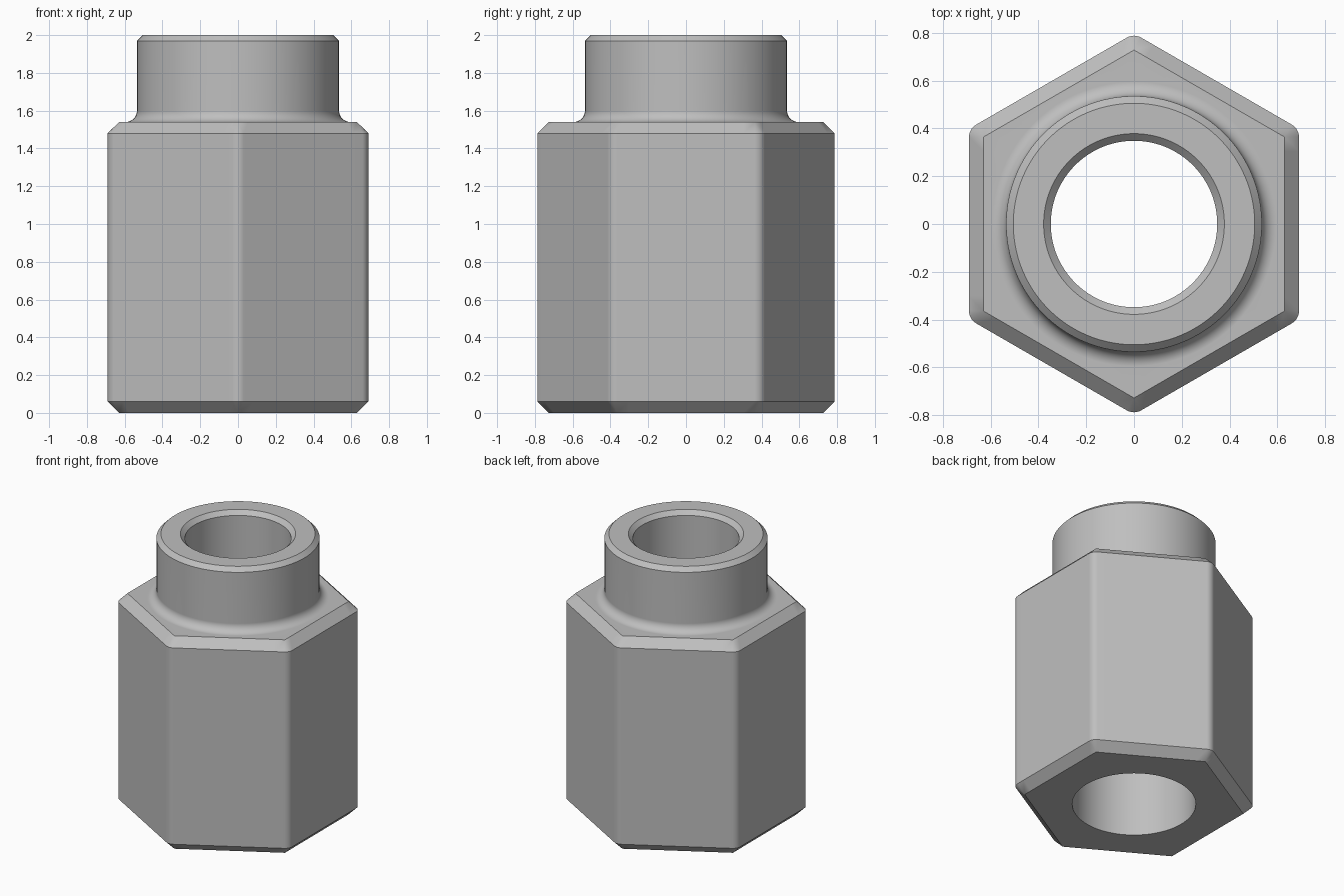
import bpy
import bmesh
from math import sin, cos, pi, radians

cube = bpy.data.objects.get("Cube")
if cube:
    bpy.data.objects.remove(cube, do_unlink=True)

ARC, FLAT = 6, 12           # segments per rounded corner and per flat
N = 6 * (ARC + FLAT)
APOTHEM, CHAMFER = 0.69, 0.06
SHOULDER, TOP = 1.54, 2.0
COLLAR, FILLET, BEVEL = 0.535, 0.06, 0.03
BORE, SOCKET = 0.348, 0.405


def hex_ring(inset, z):
    """Hexagon with rounded corners, points on +y and -y."""
    r = CHAMFER - inset
    centre = (APOTHEM - CHAMFER) / cos(pi / 6)
    corners = []
    for j in range(6):
        mid = pi / 2 + j * pi / 3
        cx, cy = centre * cos(mid), centre * sin(mid)
        angles = [mid + (i / ARC - 0.5) * pi / 3 for i in range(ARC + 1)]
        corners.append([(cx + r * cos(a), cy + r * sin(a)) for a in angles])
    points = []
    for j, corner in enumerate(corners):
        points += corner
        (ax, ay), (bx, by) = corner[-1], corners[(j + 1) % 6][0]
        for i in range(1, FLAT):
            t = i / FLAT
            points.append((ax + (bx - ax) * t, ay + (by - ay) * t))
    return [(x, y, z) for x, y in points]


def round_ring(radius, z):
    angles = [pi / 2 + 2 * pi * (i - ARC / 2) / N for i in range(N)]
    return [(radius * cos(a), radius * sin(a), z) for a in angles]


# Hexagonal body with chamfered ends
rings = [
    hex_ring(CHAMFER, 0),
    hex_ring(0, CHAMFER),
    hex_ring(0, SHOULDER - CHAMFER),
    hex_ring(CHAMFER, SHOULDER),
]
# Fillet from the shoulder into the round collar
for i in range(9):
    a = i / 8 * pi / 2
    rings.append(round_ring(COLLAR + FILLET * (1 - sin(a)),
                            SHOULDER + FILLET * (1 - cos(a))))
# Collar rim, then down the bore and out through the wider socket
for radius, z in [(COLLAR, TOP - BEVEL), (COLLAR - BEVEL, TOP),
                  (0.378, TOP), (BORE, TOP - BEVEL),
                  (BORE, 1.15), (SOCKET, 1.1), (SOCKET, 0)]:
    rings.append(round_ring(radius, z))

# Skin the closed sequence of rings
bm = bmesh.new()
loops = [[bm.verts.new(p) for p in ring] for ring in rings]
for k, lower in enumerate(loops):
    upper = loops[(k + 1) % len(loops)]
    for i in range(N):
        n = (i + 1) % N
        bm.faces.new((lower[i], lower[n], upper[n], upper[i]))
bmesh.ops.remove_doubles(bm, verts=bm.verts, dist=0.0001)
bmesh.ops.recalc_face_normals(bm, faces=bm.faces)
mesh = bpy.data.meshes.new("hex_fitting")
bm.to_mesh(mesh)
bm.free()

# Plain grey metal
grey = bpy.data.materials.new("grey_metal")
grey.use_nodes = True
colour = (0.52, 0.52, 0.52, 1)
grey.diffuse_color = colour
grey.node_tree.nodes["Principled BSDF"].inputs["Base Color"].default_value = colour
mesh.materials.append(grey)

fitting = bpy.data.objects.new("hex_fitting", mesh)
bpy.context.collection.objects.link(fitting)
bpy.ops.object.select_all(action="DESELECT")
fitting.select_set(True)
bpy.context.view_layer.objects.active = fitting
bpy.ops.object.shade_smooth_by_angle(angle=radians(30))
normals = fitting.modifiers.new("even_shading", "WEIGHTED_NORMAL")
normals.keep_sharp = True
